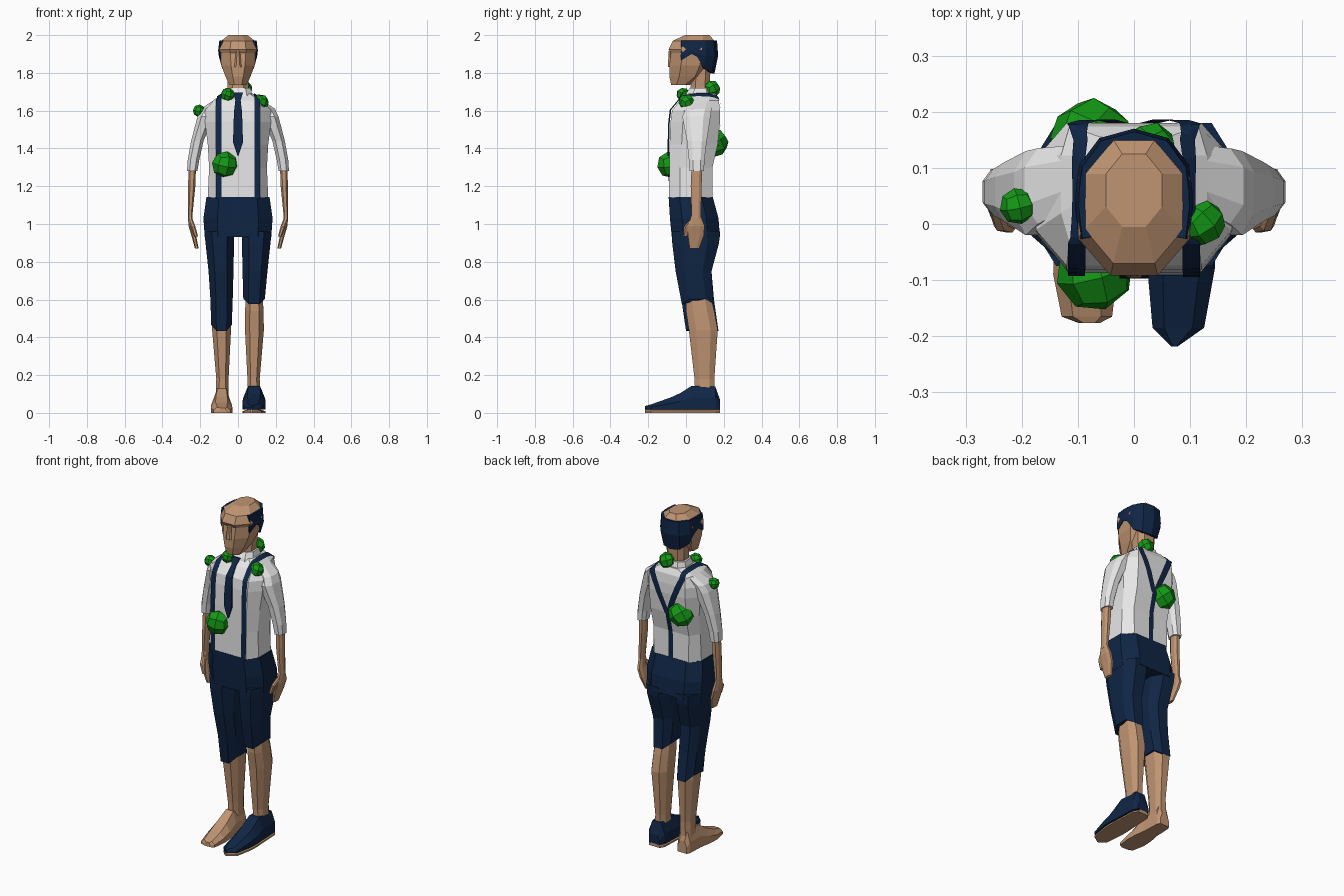
import bpy, bmesh, math
from mathutils import Vector, Euler


def material(name, rgb):
    m = bpy.data.materials.new(name)
    m.diffuse_color = (*rgb, 1)
    return m


SKIN = material("tan_skin", (0.53, 0.30, 0.17))
NAVY = material("navy_cloth", (0.005, 0.019, 0.060))
SHIRT = material("white_shirt", (0.80, 0.80, 0.80))
GREEN = material("green_growth", (0.007, 0.32, 0.008))


def finish(name, bm, mat):
    bmesh.ops.recalc_face_normals(bm, faces=bm.faces)
    me = bpy.data.meshes.new(name)
    bm.to_mesh(me)
    bm.free()
    me.materials.append(mat)
    ob = bpy.data.objects.new(name, me)
    bpy.context.collection.objects.link(ob)
    return ob


def loft(name, rings, mat):
    """Skin a stack of point rings and cap both ends."""
    bm = bmesh.new()
    vs = [[bm.verts.new(p) for p in r] for r in rings]
    n = len(vs[0])
    for a, b in zip(vs, vs[1:]):
        for i in range(n):
            j = (i + 1) % n
            bm.faces.new((a[i], a[j], b[j], b[i]))
    bm.faces.new(vs[0])
    bm.faces.new(vs[-1])
    return finish(name, bm, mat)


def octo(z, x0, x1, y0, y1, fx=0.5, fy=0.5, zig=0):
    """Chamfered rectangle at height z; zig makes a ragged edge."""
    cx, cy, rx, ry = (x0 + x1) / 2, (y0 + y1) / 2, (x1 - x0) / 2, (y1 - y0) / 2
    pts = [(1, -fy), (1, fy), (fx, 1), (-fx, 1), (-1, fy), (-1, -fy), (-fx, -1), (fx, -1)]
    return [(cx + rx * u, cy + ry * v, z + zig * (-1) ** (i // 2))
            for i, (u, v) in enumerate(pts)]


def flip(rings, s):
    return [[(s * x, y, z) for x, y, z in r] for r in rings]


def body(name, rows, mat, fx, fy=0.5):
    """Symmetric loft from rows of height, half width, front, back."""
    return loft(name, [octo(z, -r, r, a, b, fx, fy) for z, r, a, b in rows], mat)


# shirt torso, with a constant flat front and back
torso = loft("shirt_torso", [octo(z, -r, r, a, b, f / r, 0.5) for z, r, a, b, f in [
    (1.14, 0.160, -0.09, 0.14, 0.115), (1.30, 0.153, -0.088, 0.14, 0.117),
    (1.42, 0.160, -0.087, 0.168, 0.118), (1.54, 0.175, -0.082, 0.18, 0.12),
    (1.60, 0.175, -0.074, 0.18, 0.12), (1.655, 0.130, -0.032, 0.174, 0.115),
    (1.69, 0.080, 0.015, 0.155, 0.06)]], SHIRT)
body("shirt_collar", [(1.66, 0.085, -0.01, 0.16), (1.69, 0.075, 0.0, 0.145),
                      (1.72, 0.066, 0.02, 0.135)], SHIRT, 0.6)
body("neck", [(1.64, 0.055, 0.02, 0.12), (1.73, 0.055, 0.025, 0.125),
              (1.82, 0.06, 0.03, 0.13)], SKIN, 0.55)

# head, nose and brow
body("head", [(1.735, 0.045, -0.078, 0.02), (1.78, 0.066, -0.088, 0.10),
              (1.84, 0.088, -0.088, 0.135), (1.905, 0.098, -0.080, 0.145),
              (1.925, 0.100, -0.092, 0.150), (1.97, 0.088, -0.07, 0.15),
              (2.0, 0.05, -0.005, 0.125)], SKIN, 0.42, 0.45)
loft("nose", [octo(1.83, -0.02, 0.02, -0.096, -0.06),
              octo(1.915, -0.01, 0.01, -0.092, -0.06)], SKIN)

# hair band wrapped around the sides and back of the skull
half = [(0.098, -0.028, 1.865), (0.105, 0.03, 1.90), (0.104, 0.06, 1.885), (0.098, 0.105, 1.825),
        (0.062, 0.153, 1.80), (0.0, 0.170, 1.795)]
plan = half + [(-x, y, z) for x, y, z in half[-2::-1]]
bm = bmesh.new()
cols = []
for x, y, low in plan:
    mid = max(1.89, low + 0.02)
    k = 0.86 if low < 1.84 else 0.97
    cols.append([bm.verts.new(p) for p in
                 [(x * 0.94, 0.03 + (y - 0.03) * 0.96, 1.972), (x, y, mid),
                  (x * k, 0.03 + (y - 0.03) * k, low)]])
for a, b in zip(cols, cols[1:]):
    for i in (0, 1):
        bm.faces.new((a[i], b[i], b[i + 1], a[i + 1]))
hair = finish("hair", bm, NAVY)
for p in hair.data.polygons:
    if p.normal.dot(p.center - Vector((0, 0.03, p.center.z))) < 0:
        p.flip()
wrap = hair.modifiers.new("thickness", 'SOLIDIFY')
wrap.thickness, wrap.offset = 0.02, -1

# breeches: hips
body("breeches_hips", [(0.93, 0.176, -0.075, 0.18), (1.03, 0.183, -0.085, 0.172),
                       (1.142, 0.167, -0.092, 0.142)], NAVY, 0.6)

for side, s in (("left", 1), ("right", -1)):
    # arms
    loft(side + "_sleeve", flip([
        octo(1.28, 0.215, 0.270, 0.02, 0.095), octo(1.34, 0.205, 0.266, 0.015, 0.098),
        octo(1.44, 0.182, 0.248, 0.005, 0.11), octo(1.57, 0.13, 0.214, -0.02, 0.13),
        octo(1.61, 0.10, 0.195, 0.0, 0.135), octo(1.655, 0.07, 0.13, 0.03, 0.14)], s), SHIRT)
    loft(side + "_forearm", flip([
        octo(1.03, 0.243, 0.266, 0.03, 0.078), octo(1.2, 0.226, 0.264, 0.025, 0.083),
        octo(1.31, 0.222, 0.262, 0.03, 0.085)], s), SKIN)
    loft(side + "_hand", flip([
        octo(0.87, 0.208, 0.228, 0.02, 0.07), octo(0.94, 0.222, 0.247, 0.01, 0.095),
        octo(0.99, 0.235, 0.262, 0.012, 0.098), octo(1.05, 0.243, 0.266, 0.03, 0.075)], s), SKIN)
    loft(side + "_thumb", flip([
        octo(0.935, 0.212, 0.232, -0.015, 0.008), octo(0.985, 0.225, 0.25, -0.012, 0.025),
        octo(1.02, 0.238, 0.26, 0.02, 0.05)], s), SKIN)
    # legs, one trouser leg ragged and longer
    thigh = [octo(0.96, 0.02, 0.178, -0.075, 0.18), octo(0.90, 0.021, 0.172, -0.073, 0.175),
             octo(0.75, 0.024, 0.156, -0.055, 0.135)]
    if s > 0:
        thigh.append(octo(0.59, 0.028, 0.142, -0.022, 0.145, zig=0.014))
    else:
        thigh += [octo(0.60, 0.028, 0.146, -0.024, 0.148),
                  octo(0.45, 0.033, 0.142, 0.0, 0.172, zig=0.016)]
    loft(side + "_breeches_leg", flip(thigh, s), NAVY)
    loft(side + "_calf", flip([
        octo(0.05, 0.05, 0.12, 0.05, 0.15), octo(0.18, 0.05, 0.115, 0.045, 0.15),
        octo(0.44, 0.037, 0.137, 0.015, 0.168), octo(0.54, 0.038, 0.135, 0.0, 0.15),
        octo(0.64, 0.04, 0.13, 0.0, 0.125)], s), SKIN)


def foot(name, rows, z0, mat):
    """Loft along y from rows of y, centre x, half width, top height."""
    rings = []
    for y, cx, w, top in rows:
        m = z0 + (top - z0) * 0.5
        rings.append([(cx - w, y, z0), (cx + w, y, z0), (cx + w, y, m),
                      (cx + w * 0.55, y, top), (cx - w * 0.55, y, top), (cx - w, y, m)])
    return loft(name, rings, mat)


# shoe with sole, and a bare foot
shoe = [(0.180, 0.085, 0.036, 0.07), (0.155, 0.085, 0.052, 0.14), (0.03, 0.085, 0.057, 0.143),
        (-0.03, 0.085, 0.061, 0.105), (-0.08, 0.084, 0.060, 0.082),
        (-0.185, 0.079, 0.046, 0.045), (-0.218, 0.072, 0.006, 0.036)]
foot("shoe", shoe, 0.018, NAVY)
foot("shoe_sole", [(y, x, w, 0.018) for y, x, w, t in shoe], 0.0, SKIN)
foot("bare_foot", [(0.158, -0.085, 0.03, 0.07), (0.14, -0.085, 0.04, 0.13),
                   (0.04, -0.085, 0.044, 0.13), (-0.03, -0.087, 0.055, 0.085),
                   (-0.09, -0.087, 0.057, 0.055), (-0.165, -0.084, 0.045, 0.03),
                   (-0.176, -0.08, 0.02, 0.025)], 0.0, SKIN)


def strap(name, path, steps=4):
    """Thin band along path points (x, y, z, half width), hugging the torso."""
    bm = bmesh.new()
    rows = []
    for a, b in zip(path, path[1:]):
        for i in range(steps + (b is path[-1])):
            x, y, z, w = Vector(a).lerp(Vector(b), i / steps)
            rows.append([bm.verts.new((x + k * w, y, z)) for k in (-1, 0, 1)])
    for a, b in zip(rows, rows[1:]):
        for i in (0, 1):
            bm.faces.new((a[i], a[i + 1], b[i + 1], b[i]))
    ob = finish(name, bm, NAVY)
    hug = ob.modifiers.new("hug", 'SHRINKWRAP')
    hug.target, hug.offset, hug.wrap_mode = torso, 0.006, 'ABOVE_SURFACE'


# braces: front, over the shoulder, then a Y on the back
for side, s in (("left", 1), ("right", -1)):
    strap(side + "_brace", [(s * x, y, z, w) for x, y, z, w in [
        (0.1, -0.095, 1.14, 0.015), (0.1, -0.093, 1.30, 0.015), (0.1, -0.092, 1.42, 0.015),
        (0.1, -0.088, 1.54, 0.015), (0.1, -0.08, 1.60, 0.015), (0.1, -0.037, 1.66, 0.015),
        (0.1, 0.02, 1.685, 0.016), (0.1, 0.15, 1.685, 0.017), (0.098, 0.182, 1.65, 0.019),
        (0.075, 0.188, 1.60, 0.019), (0.05, 0.188, 1.54, 0.018), (0.004, 0.175, 1.42, 0.016)]])
strap("back_brace", [(0, 0.18, 1.45, 0.014), (0, 0.172, 1.42, 0.014),
                     (0, 0.148, 1.30, 0.014), (0, 0.148, 1.14, 0.014)])

# necktie
loft("necktie", [[(-w, y, z), (w, y, z), (w, y + 0.008, z), (-w, y + 0.008, z)] for w, y, z in [
    (0.002, -0.097, 1.36), (0.026, -0.097, 1.43), (0.024, -0.095, 1.53),
    (0.020, -0.086, 1.605), (0.014, -0.044, 1.655), (0.026, -0.02, 1.695)]], NAVY)

# faceted green growths: cubes rounded into balls
for i, (x, y, z, r, tilt) in enumerate([
        (-0.07, -0.085, 1.315, 0.071, 0.2), (-0.075, 0.150, 1.43, 0.075, 0.6),
        (-0.055, -0.015, 1.685, 0.037, 0.3), (0.12, 0.003, 1.645, 0.043, 0.5),
        (-0.207, 0.032, 1.60, 0.033, 0.15), (0.03, 0.135, 1.715, 0.047, 0.4)]):
    bm = bmesh.new()
    bmesh.ops.create_cube(bm, size=1)
    bmesh.ops.subdivide_edges(bm, edges=bm.edges[:], cuts=1, use_grid_fill=True)
    turn = Euler((tilt, tilt * 0.7, tilt * 1.5)).to_matrix()
    for v in bm.verts:
        v.co = turn @ v.co.normalized() * r + Vector((x, y, z))
    finish("green_growth_%d" % (i + 1), bm, GREEN)
